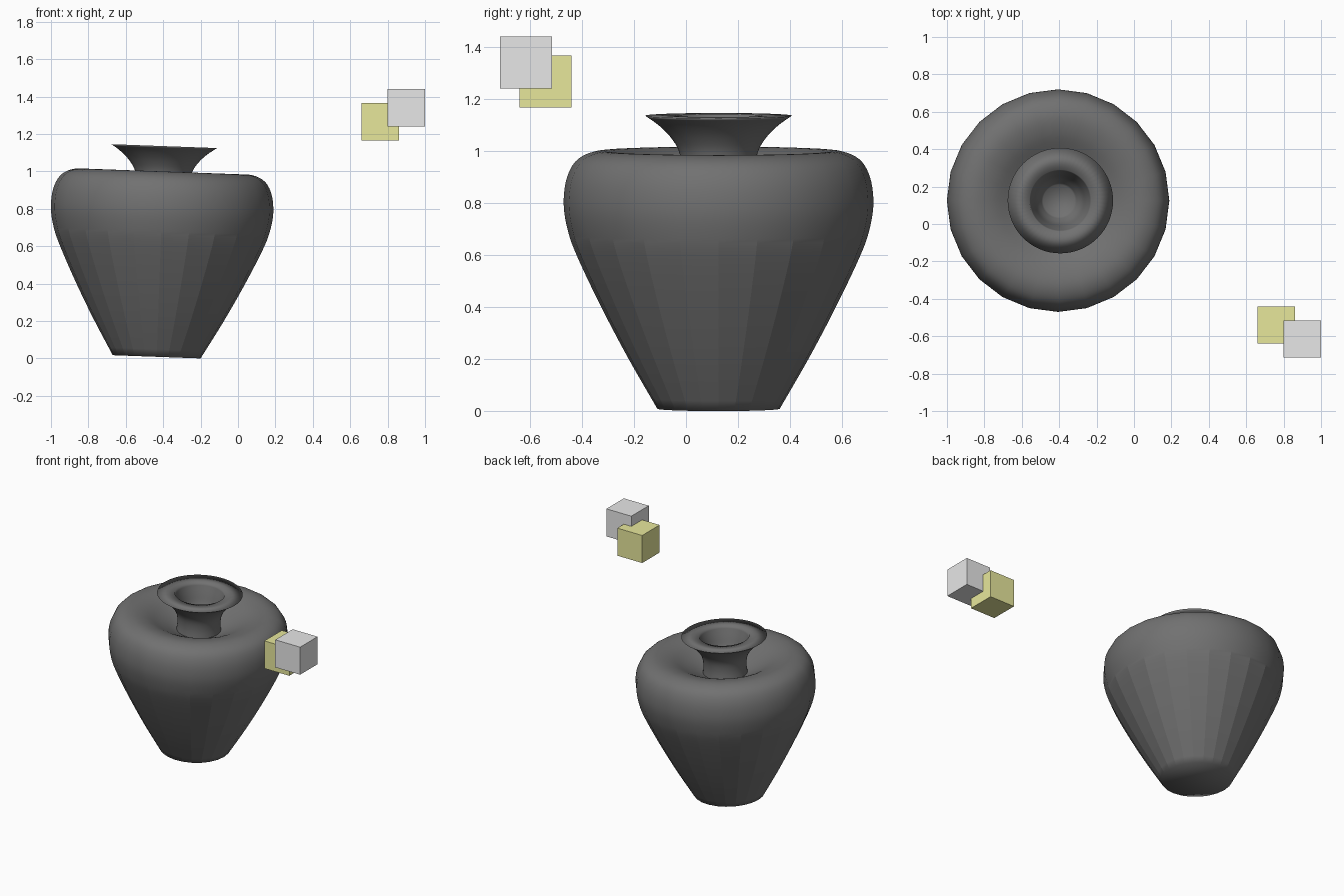
import bpy, bmesh
from math import cos, sin, pi, radians
from mathutils import Vector

default = bpy.data.objects.get("Cube")
if default:
    bpy.data.objects.remove(default, do_unlink=True)


def material(name, color):
    m = bpy.data.materials.new(name)
    m.use_nodes = True
    m.diffuse_color = (*color, 1)
    m.node_tree.nodes["Principled BSDF"].inputs["Base Color"].default_value = (*color, 1)
    return m


def smooth_profile(points, steps):
    """Catmull-Rom curve through (radius, height) points."""
    p = [Vector(q) for q in points]
    p = [2 * p[0] - p[1]] + p + [2 * p[-1] - p[-2]]
    out = []
    for a, b, c, d in zip(p, p[1:], p[2:], p[3:]):
        for i in range(steps):
            t = i / steps
            out.append(0.5 * (2 * b + (c - a) * t + (2 * a - 5 * b + 4 * c - d) * t * t
                              + (3 * b - a - 3 * c + d) * t ** 3))
    return out + [p[-2]]


def lathe(name, profile, sides, mat, facet_below=0.0, cap_start=False, cap_end=False):
    bm = bmesh.new()
    rings = [[bm.verts.new((r * cos(2 * pi * k / sides), r * sin(2 * pi * k / sides), z))
              for k in range(sides)] for r, z in profile]
    for lo, hi in zip(rings, rings[1:]):
        for k in range(sides):
            n = (k + 1) % sides
            bm.faces.new((lo[k], lo[n], hi[n], hi[k]))
    if cap_start:
        bm.faces.new(rings[0][::-1])
    if cap_end:
        bm.faces.new(rings[-1])
    for f in bm.faces:
        f.smooth = True
    for e in bm.edges:
        a, b = (v.co.z for v in e.verts)
        facet_edge = max(a, b) < facet_below and abs(a - b) > 0.001
        crease = len(e.link_faces) == 2 and e.calc_face_angle() > radians(35)
        e.smooth = not (facet_edge or crease)
    mesh = bpy.data.meshes.new(name)
    bm.to_mesh(mesh)
    bm.free()
    mesh.materials.append(mat)
    ob = bpy.data.objects.new(name, mesh)
    bpy.context.collection.objects.link(ob)
    # The whole vase leans slightly to its left
    ob.location = (-0.435, 0.125, 0.009)
    ob.rotation_euler = (0, radians(2.1), 0)
    return ob


def cube(name, center, mat):
    bpy.ops.mesh.primitive_cube_add(size=0.2, location=center)
    ob = bpy.context.object
    ob.name = name
    ob.data.materials.append(mat)


charcoal = material("charcoal", (0.165, 0.165, 0.165))
light_grey = material("light grey", (0.8, 0.8, 0.8))
olive_yellow = material("olive yellow", (0.8, 0.8, 0.33))

# Vase body: faceted lower wall, rounded shoulder, dished top
body = smooth_profile([(0.235, 0), (0.35, 0.2), (0.455, 0.4), (0.545, 0.59), (0.58, 0.69),
                       (0.595, 0.79), (0.582, 0.89), (0.54, 0.96), (0.46, 0.991),
                       (0.36, 0.975), (0.25, 0.92), (0.15, 0.87), (0.08, 0.85)], 5)
lathe("vase_body", body, 24, charcoal, facet_below=0.68, cap_start=True, cap_end=True)

# Flared neck with a flat rim and a funnel inside
flare = smooth_profile([(0.15, 0.84), (0.142, 0.92), (0.152, 0.99),
                        (0.185, 1.045), (0.23, 1.09), (0.282, 1.127)], 4)
funnel = smooth_profile([(0.165, 1.127), (0.142, 1.06), (0.12, 0.99), (0.085, 0.93)], 4)
lathe("vase_neck", flare + funnel, 64, charcoal, cap_end=True)

# Two overlapping floating cubes
cube("grey_cube", (0.9, -0.615, 1.34), light_grey)
cube("yellow_cube", (0.76, -0.54, 1.266), olive_yellow)
